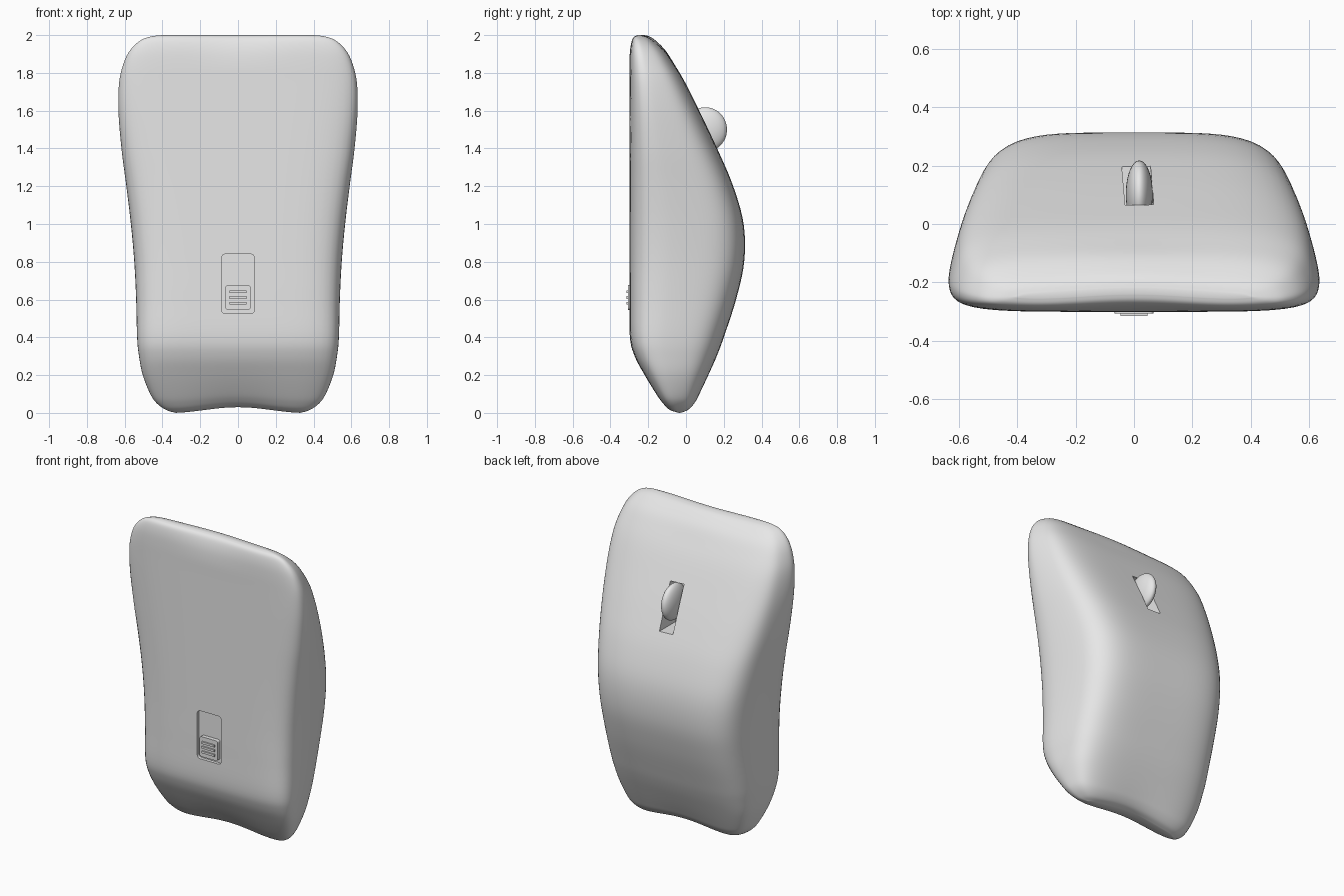
import bpy, bmesh
from math import cos, sin, pi
from mathutils import Matrix, Vector

if "Cube" in bpy.data.objects:
    bpy.data.objects.remove(bpy.data.objects["Cube"], do_unlink=True)

grey = bpy.data.materials.new("light_grey")
grey.use_nodes = True
grey.diffuse_color = (0.8, 0.8, 0.8, 1)
grey.node_tree.nodes["Principled BSDF"].inputs["Base Color"].default_value = (0.8, 0.8, 0.8, 1)


def finish(name, bm):
    """Turn a bmesh into a named, coloured object."""
    bmesh.ops.recalc_face_normals(bm, faces=bm.faces)
    mesh = bpy.data.meshes.new(name)
    bm.to_mesh(mesh)
    bm.free()
    mesh.materials.append(grey)
    obj = bpy.data.objects.new(name, mesh)
    bpy.context.collection.objects.link(obj)
    return obj


def activate(obj):
    bpy.ops.object.select_all(action='DESELECT')
    obj.select_set(True)
    bpy.context.view_layer.objects.active = obj


def smooth(obj, angle=0.7):
    activate(obj)
    bpy.ops.object.shade_smooth_by_angle(angle=angle)


def box(name, center, size, corner=0.0, turn=0.0):
    """Box whose edges along y are rounded by the corner radius."""
    bm = bmesh.new()
    bmesh.ops.create_cube(bm, size=1)
    bmesh.ops.scale(bm, vec=size, verts=bm.verts)
    if corner:
        edges = [e for e in bm.edges
                 if abs(e.verts[0].co.y - e.verts[1].co.y) > size[1] / 2]
        bmesh.ops.bevel(bm, geom=edges, offset=corner, segments=4,
                        profile=0.5, affect='EDGES')
    bm.transform(Matrix.Translation(center) @ Matrix.Rotation(turn, 4, 'Y'))
    return finish(name, bm)


def cut(obj, cutter):
    """Subtract a helper shape, then hide it by deleting it."""
    cutter.hide_render = True
    mod = obj.modifiers.new("cut", 'BOOLEAN')
    mod.operation, mod.solver, mod.object = 'DIFFERENCE', 'EXACT', cutter
    activate(obj)
    bpy.ops.object.modifier_apply(modifier=mod.name)
    bpy.data.objects.remove(cutter, do_unlink=True)


# Body stations: height, half width, front depth, back depth
STATIONS = [Vector(s) for s in (
    (0, .33, -.045, -.015), (.015, .38, -.09, .02), (.05, .43, -.125, .05),
    (.1, .465, -.16, .075), (.2, .505, -.22, .12), (.3, .525, -.272, .163),
    (.4, .535, -.297, .2), (.6, .54, -.3, .265), (.8, .55, -.3, .308),
    (1, .568, -.3, .305), (1.2, .592, -.3, .25), (1.4, .618, -.3, .165),
    (1.6, .634, -.3, .07), (1.75, .63, -.3, -.005), (1.85, .607, -.3, -.065),
    (1.92, .572, -.297, -.115), (1.97, .52, -.288, -.17),
    (1.992, .465, -.275, -.205), (2, .4, -.255, -.235))]
STEPS, RING = 5, 112


def station(u):
    """Smooth curve through the stations."""
    last = len(STATIONS) - 1
    i = min(int(u), last - 1)
    t = u - i
    a, b, c, d = (STATIONS[min(max(i + k, 0), last)] for k in (-1, 0, 1, 2))
    return (b * 2 + (c - a) * t + (a * 2 - b * 5 + c * 4 - d) * t * t
            + (b * 3 - a - c * 3 + d) * t ** 3) / 2


def section(u):
    """Rounded section that narrows toward the back."""
    z, w, front, back = station(u)
    mid, half = (front + back) / 2, (back - front) / 2
    points = []
    for k in range(RING):
        c, s = cos(2 * pi * k / RING), sin(2 * pi * k / RING)
        n = 4.6 if s > 0 else 5.5
        r = (abs(c) ** n + abs(s) ** n) ** (-1 / n)
        x, side = c * r, s * r
        x *= w * (1 - 0.13 * (max(side + 0.4, 0) / 1.4) ** 1.5)
        # shallow dips in the middle of both ends
        dip = (1 + cos(pi * min(abs(x) / 0.36, 1))) / 2
        low, high = max(1 - z / 0.35, 0) ** 2, max(z / 0.2 - 9, 0) ** 2
        points.append((x, mid + half * side + 0.015 * dip * high, z + 0.03 * dip * low))
    return points


# Body shell
bm = bmesh.new()
count = (len(STATIONS) - 1) * STEPS
rings = [[bm.verts.new(p) for p in section(i / STEPS)] for i in range(count + 1)]
for lower, upper in zip(rings, rings[1:]):
    for k in range(RING):
        j = (k + 1) % RING
        bm.faces.new((lower[k], lower[j], upper[j], upper[k]))
# end caps as strips of quads across the thin ends
for ring in (rings[0], rings[-1]):
    half = RING // 2
    for k in range(half):
        quad = [ring[k], ring[k + 1], ring[half * 2 - k - 1], ring[-k]]
        quad = list(dict.fromkeys(quad))
        if len(quad) > 2:
            bm.faces.new(quad)
body = finish("body", bm)

# Wheel slot and switch recess
cut(body, box("slot_cutter", (.013, .22, 1.47), (.098, .38, .28), turn=.04))
cut(body, box("recess_cutter", (0, -.33, .683), (.176, .1, .316), corner=.022))
smooth(body)

# Scroll wheel
bm = bmesh.new()
bmesh.ops.create_uvsphere(bm, u_segments=48, v_segments=24, radius=1)
bm.transform(Matrix.Translation((.018, .102, 1.5)) @ Matrix.Diagonal((.046, .115, .118, 1)))
smooth(finish("scroll_wheel", bm))

# Switch slider with ribs
smooth(box("switch_slider", (0, -.291, .611), (.132, .03, .132), corner=.014))
for i in range(3):
    box(f"slider_rib_{i + 1}", (0, -.309, .58 + .031 * i), (.092, .012, .014))
